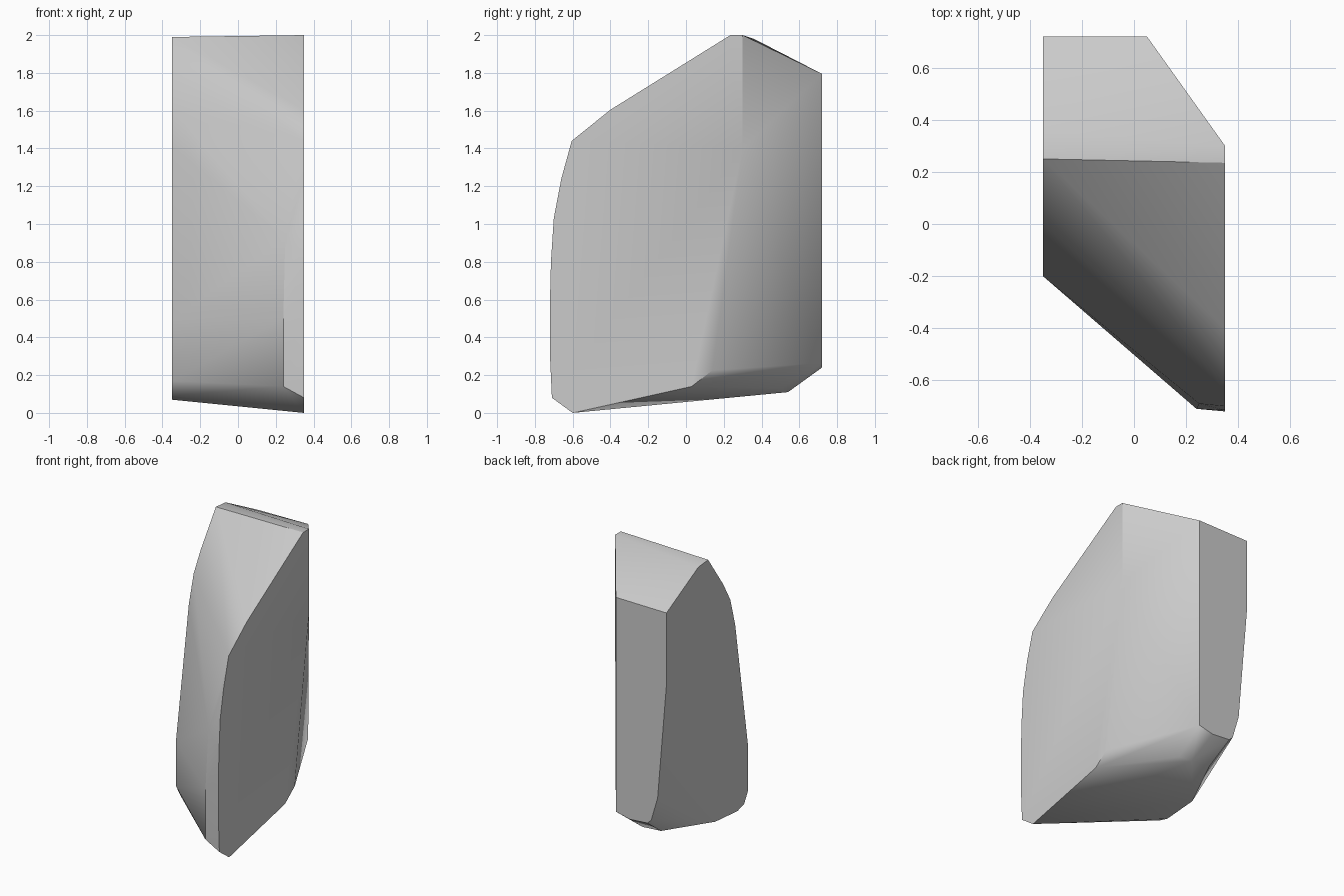
import bpy
import bmesh
import math

default_cube = bpy.data.objects.get("Cube")
if default_cube:
    bpy.data.objects.remove(default_cube, do_unlink=True)

HALF_WIDTH = 0.35
BACK = 0.72

# Outline of the flat right-hand cut, as (y, z)
positive_side = [
    (0.235, 2), (0.3, 2), (0.3, 1.4), (0.14, 0.225), (0.03, 0.14), (-0.6, 0),
    (-0.71, 0.08), (-0.72, 0.3), (-0.72, 0.6), (-0.715, 0.8), (-0.7, 1.03),
    (-0.66, 1.24), (-0.605, 1.44), (-0.4, 1.605),
]

# Outline of the smaller opposite cut, as (y, z)
negative_side = [
    (0.25, 1.99), (0.36, 1.98), (BACK, 1.79), (BACK, 1.28), (0.17, 0.09),
    (-0.08, 0.07), (-0.155, 0.09), (-0.2, 0.17), (-0.2, 0.49), (-0.18, 0.63),
    (-0.055, 1.41), (0, 1.61), (0.08, 1.75),
]

# Outline of the back wall, as (x, z)
back_wall = [
    (0.05, 1.795), (0.05, 0.265), (-0.06, 0.24), (-0.2, 0.25),
    (-0.23, 0.28), (-0.28, 0.45),
]

# Front ridge and underside corners, as (x, y, z)
ridge_corners = [(0.24, -0.71, 0.14), (0.24, -0.71, 0.5), (0.25, -0.69, 0.92)]
underside_corners = [(0.04, 0.5, 0.13), (-0.035, 0.54, 0.11), (-0.18, 0.54, 0.12)]


def make_material(name, colour):
    """Create one plain flat-coloured material."""
    material = bpy.data.materials.new(name)
    material.use_nodes = True
    material.diffuse_color = colour
    shader = material.node_tree.nodes["Principled BSDF"]
    shader.inputs["Base Color"].default_value = colour
    return material


def make_hull(name, points, material):
    """Wrap a tight convex skin around the given corners."""
    bm = bmesh.new()
    for point in points:
        bm.verts.new(point)
    hull = bmesh.ops.convex_hull(bm, input=list(bm.verts))
    unused = {
        item for item in hull["geom_interior"] + hull["geom_unused"]
        if isinstance(item, bmesh.types.BMVert)
    }
    bmesh.ops.delete(bm, geom=list(unused), context="VERTS")
    # Merge coplanar triangles into clean flat cuts
    bmesh.ops.dissolve_limit(
        bm, angle_limit=math.radians(1), verts=list(bm.verts), edges=list(bm.edges)
    )
    bmesh.ops.recalc_face_normals(bm, faces=list(bm.faces))
    mesh = bpy.data.meshes.new(name)
    bm.to_mesh(mesh)
    bm.free()
    mesh.materials.append(material)
    result = bpy.data.objects.new(name, mesh)
    bpy.context.collection.objects.link(result)
    return result


# Stone shard: two flat side cuts, a back wall and a ridged front
corners = [(HALF_WIDTH, y, z) for y, z in positive_side]
corners += [(-HALF_WIDTH, y, z) for y, z in negative_side]
corners += [(x, BACK, z) for x, z in back_wall]
corners += ridge_corners + underside_corners

grey = make_material("stone_grey", (0.6, 0.6, 0.6, 1))
shard = make_hull("stone_shard", corners, grey)

# Soften the shallow facets while the cut edges stay crisp
for selected in list(bpy.context.selected_objects):
    selected.select_set(False)
shard.select_set(True)
bpy.context.view_layer.objects.active = shard
bpy.ops.object.shade_smooth_by_angle(angle=math.radians(30))
